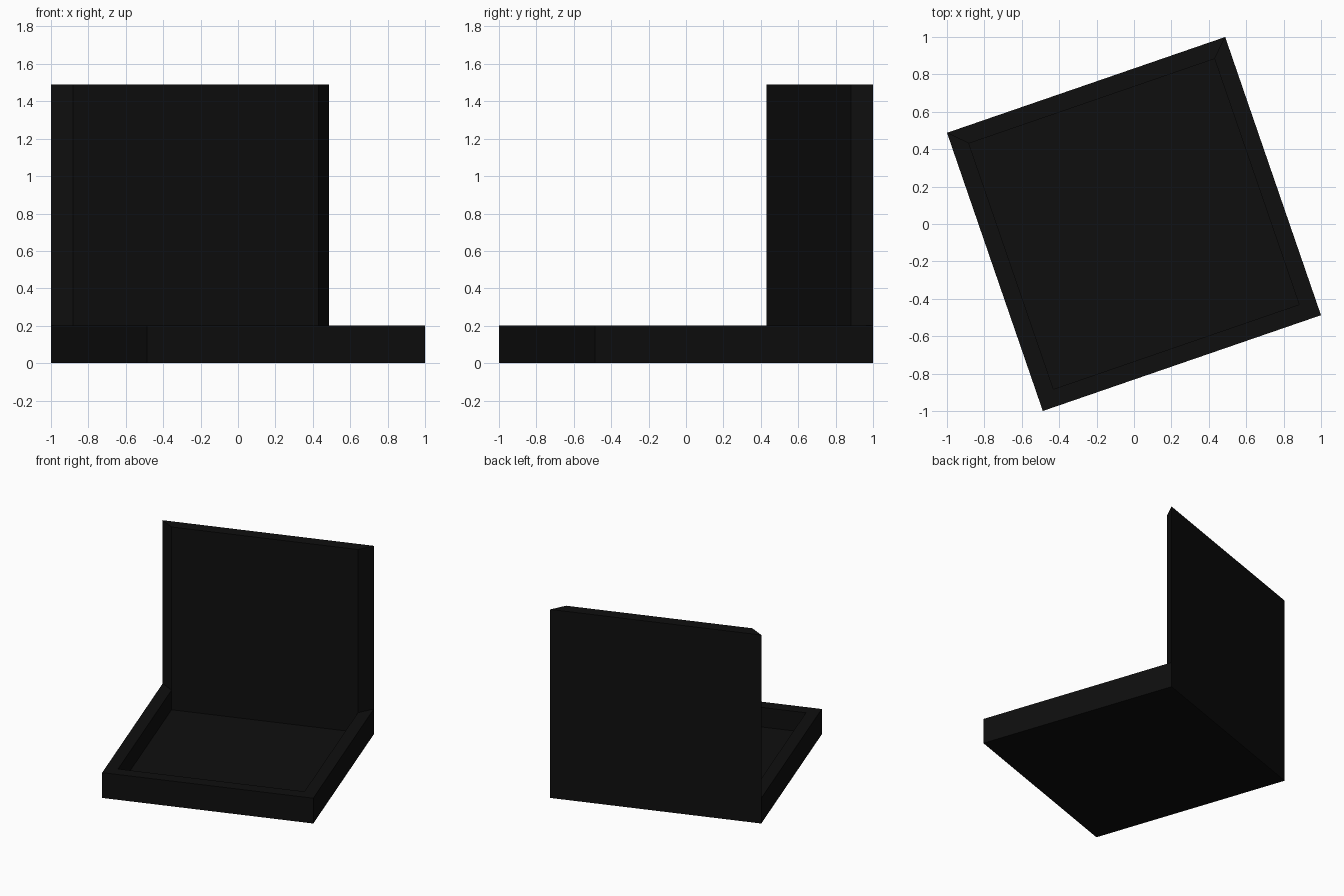
import bpy, bmesh, math
from mathutils import Matrix

if "Cube" in bpy.data.objects:
    bpy.data.objects.remove(bpy.data.objects["Cube"], do_unlink=True)

SIDE = 1.573
HALF = SIDE / 2
THICK = 0.092
RIM_TOP = 0.2
WALL_TOP = 1.49
FLOOR_TOP = 0.045
TURN = math.radians(19)

black = bpy.data.materials.new("matte_black")
black.use_nodes = True
colour = (0.0045, 0.0045, 0.0045, 1)
black.diffuse_color = colour
black.node_tree.nodes["Principled BSDF"].inputs["Base Color"].default_value = colour


def prism(name, outline, height, turn):
    """Extrude a flat outline upward from the ground and turn it about z."""
    bm = bmesh.new()
    base = bm.faces.new([bm.verts.new((x, y, 0)) for x, y in outline])
    top = bmesh.ops.extrude_face_region(bm, geom=[base])["geom"]
    verts = [v for v in top if isinstance(v, bmesh.types.BMVert)]
    bmesh.ops.translate(bm, verts=verts, vec=(0, 0, height))
    bmesh.ops.recalc_face_normals(bm, faces=bm.faces)
    bm.transform(Matrix.Rotation(turn, 4, "Z"))
    mesh = bpy.data.meshes.new(name)
    bm.to_mesh(mesh)
    bm.free()
    mesh.materials.append(black)
    obj = bpy.data.objects.new(name, mesh)
    bpy.context.collection.objects.link(obj)
    return obj


# Mitred sides: one tall back wall and three low rims
inner = HALF - THICK
trapezoid = [(-HALF, HALF), (HALF, HALF), (inner, inner), (-inner, inner)]
sides = ["back_wall", "right_rim", "front_rim", "left_rim"]
for i, name in enumerate(sides):
    height = WALL_TOP if name == "back_wall" else RIM_TOP
    prism(name, trapezoid, height, TURN + i * math.pi / 2)

# Recessed floor inside the rims
square = [(-inner, -inner), (inner, -inner), (inner, inner), (-inner, inner)]
prism("tray_floor", square, FLOOR_TOP, TURN)
